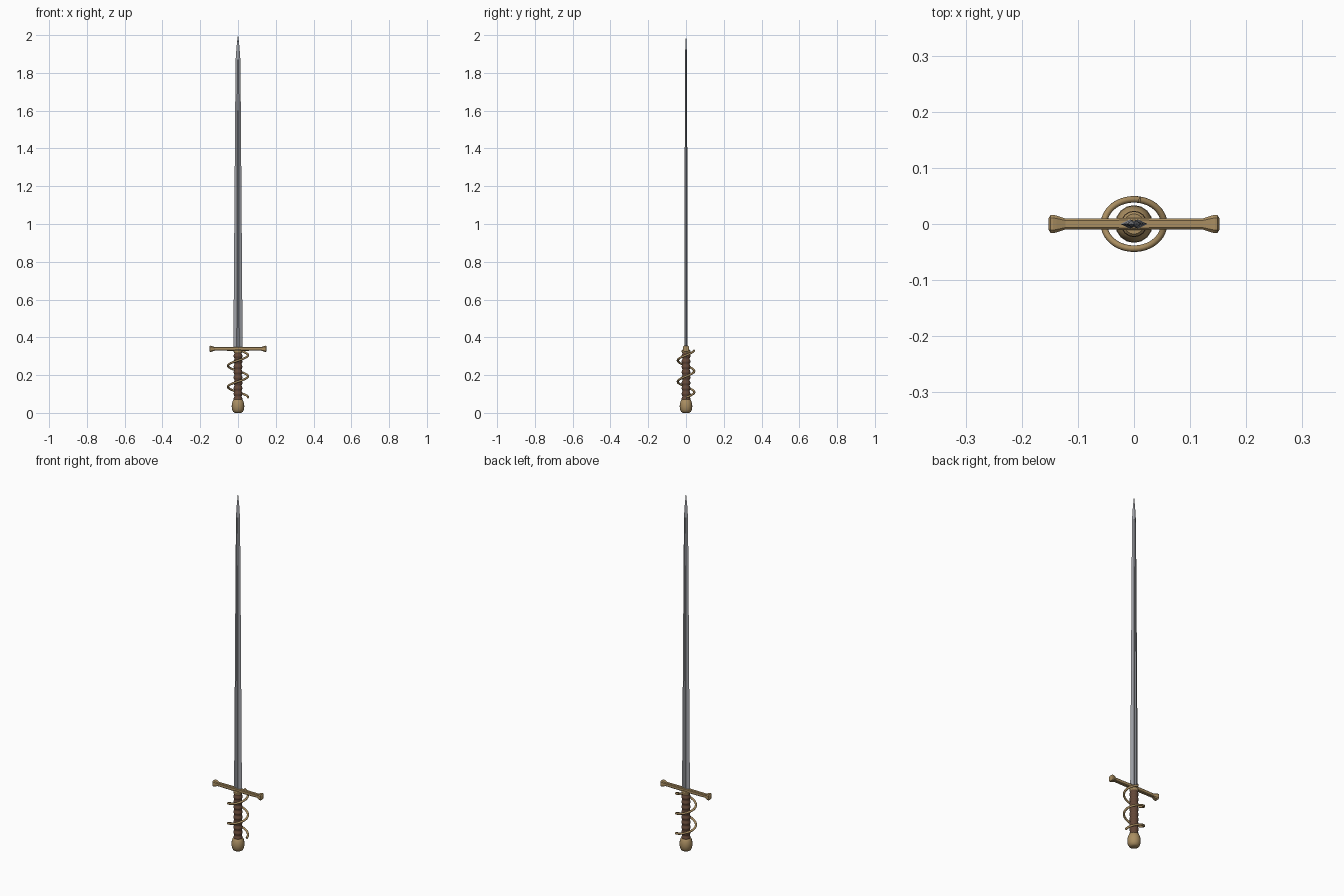
import bpy, bmesh, math
from mathutils import Vector

if "Cube" in bpy.data.objects:
    bpy.data.objects.remove(bpy.data.objects["Cube"])


def material(name, rgb):
    m = bpy.data.materials.new(name)
    m.diffuse_color = (*rgb, 1)
    m.use_nodes = True
    m.node_tree.nodes["Principled BSDF"].inputs["Base Color"].default_value = m.diffuse_color
    return m


STEEL = material("steel", (0.36, 0.37, 0.40))
BRASS = material("brass", (0.40, 0.27, 0.12))
LEATHER = material("leather", (0.13, 0.065, 0.04))


def loft(name, rings, mat, smooth=None):
    """Skin a list of equal-length closed rings and cap both ends."""
    bm = bmesh.new()
    vs = [[bm.verts.new(p) for p in r] for r in rings]
    n = len(vs[0])
    for a, b in zip(vs, vs[1:]):
        for i in range(n):
            j = (i + 1) % n
            bm.faces.new((a[i], a[j], b[j], b[i]))
    bm.faces.new(vs[0][::-1])
    bm.faces.new(vs[-1])
    bmesh.ops.recalc_face_normals(bm, faces=bm.faces)
    me = bpy.data.meshes.new(name)
    bm.to_mesh(me)
    bm.free()
    ob = bpy.data.objects.new(name, me)
    bpy.context.collection.objects.link(ob)
    me.materials.append(mat)
    if smooth:
        bpy.ops.object.select_all(action='DESELECT')
        bpy.context.view_layer.objects.active = ob
        ob.select_set(True)
        bpy.ops.object.shade_smooth_by_angle(angle=math.radians(smooth))
    return ob


def lathe(name, profile, mat, sides=16, smooth=None):
    turn = [2 * math.pi * i / sides for i in range(sides)]
    rings = [[(r * math.cos(a), r * math.sin(a), z) for a in turn] for r, z in profile]
    return loft(name, rings, mat, smooth)


# Blade: diamond section with a shallow fuller on each face
def blade_ring(z, w, t, fuller):
    k, f = 0.28 * w, t * fuller
    return [(w, 0, z), (k, t, z), (0, f, z), (-k, t, z),
            (-w, 0, z), (-k, -t, z), (0, -f, z), (k, -t, z)]


loft("blade", [blade_ring(*s) for s in (
    (0.335, 0.0245, 0.0085, 0.6), (1.0, 0.0195, 0.0075, 0.6),
    (1.6, 0.0150, 0.0062, 0.7), (1.87, 0.0125, 0.0055, 1.0),
    (1.94, 0.0075, 0.0035, 1.0), (2.0, 0.0006, 0.0004, 1.0))], STEEL)


# Crossguard: chamfered bar flaring into rounded ends
def guard_ring(x, h):
    c = h * 0.65
    return [(x, y, 0.339 + z) for y, z in ((h, -c), (h, c), (c, h), (-c, h),
                                           (-h, c), (-h, -c), (-c, -h), (c, -h))]


half = [(0.122, 0.0095), (0.138, 0.0150), (0.144, 0.0165), (0.149, 0.0155), (0.152, 0.0105)]
stations = [(-x, h) for x, h in reversed(half)] + [(0, 0.0105)] + half
loft("crossguard", [guard_ring(x, h) for x, h in stations], BRASS)

# Grip: leather-wrapped handle with rounded ribs
ribs, z0, z1 = 9, 0.066, 0.322
steps = ribs * 6
lathe("grip", [(0.0215 + 0.0022 * math.sin(2 * math.pi * ribs * i / steps),
                z0 + (z1 - z0) * i / steps) for i in range(steps + 1)], LEATHER, 16, 60)

# Collar under the guard
lathe("collar", [(0.020, 0.318), (0.0225, 0.322), (0.0225, 0.331), (0.018, 0.336)], BRASS)

# Pommel
lathe("pommel", [(0.016, 0.0), (0.025, 0.005), (0.031, 0.017), (0.0335, 0.034),
                 (0.0325, 0.048), (0.029, 0.062), (0.024, 0.071), (0.019, 0.075)],
      BRASS, 16, 35)

# Spiral hand guard winding up around the grip
turns, count, tube, sides = 2.22, 96, 0.0058, 8


def spiral(t):
    a = 2 * math.pi * turns * t
    return Vector((0.0535 * math.cos(a), 0.0440 * math.sin(a), 0.082 + 0.248 * t))


rings = []
for i in range(count + 1):
    t = i / count
    tangent = (spiral(t + 0.001) - spiral(t - 0.001)).normalized()
    side = tangent.cross(Vector((0, 0, 1))).normalized()
    up = side.cross(tangent)
    rings.append([spiral(t) + tube * (side * math.cos(b) + up * math.sin(b))
                  for b in (2 * math.pi * k / sides for k in range(sides))])
loft("spiral_guard", rings, BRASS, 50)
